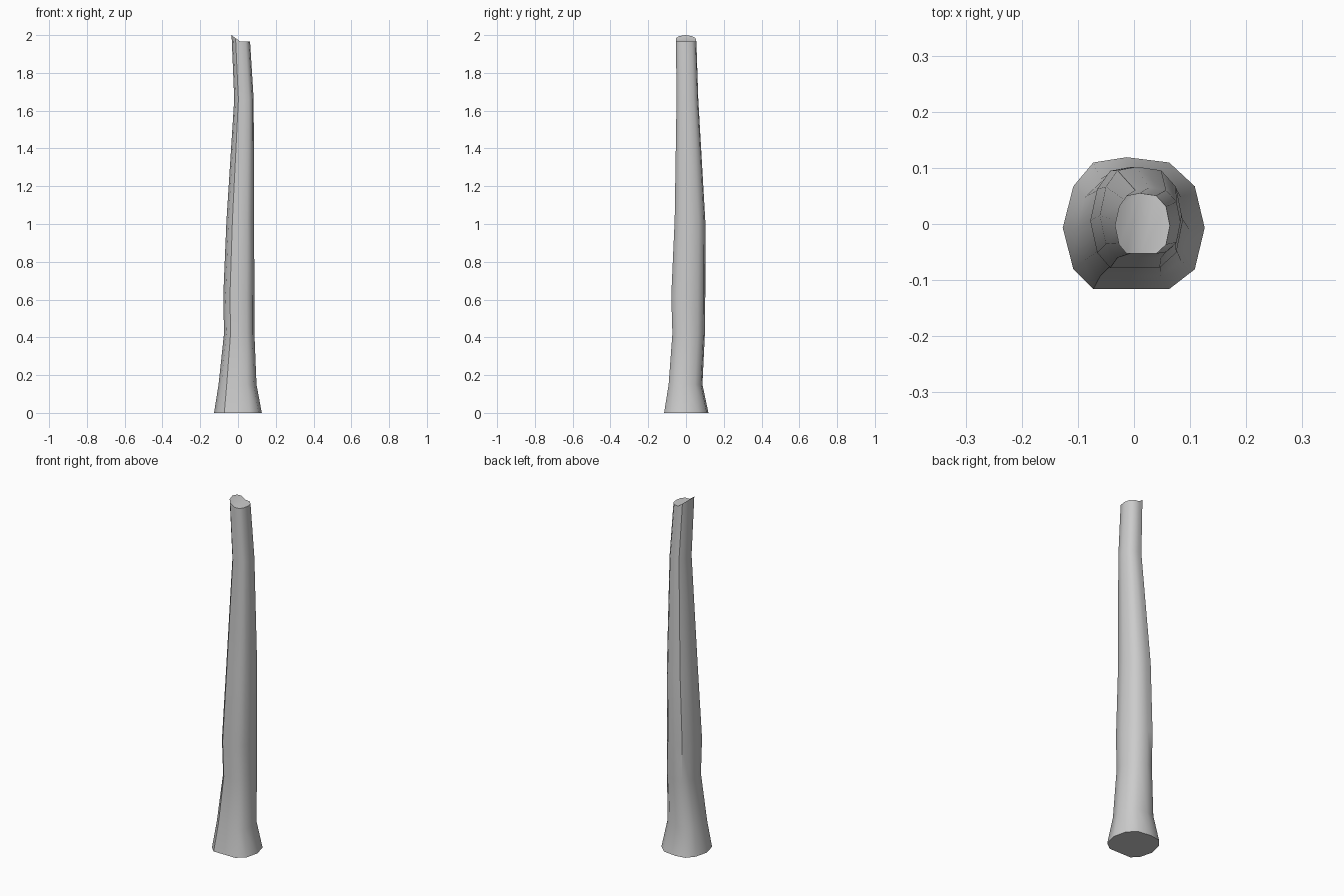
import bpy, bmesh

if "Cube" in bpy.data.objects:
    bpy.data.objects.remove(bpy.data.objects["Cube"])

# normalised 12-sided cross-section, flat towards the front
SECTION = [(-0.10, 1), (0.50, 0.92), (0.86, 0.56), (1, -0.07), (0.86, -0.70), (0.50, -1),
           (-0.03, -1), (-0.57, -1), (-0.85, -0.70), (-1, -0.07), (-0.85, 0.56), (-0.57, 0.92)]
# z, x min, x max, y min, y max of each ring
RINGS = [(0.00, -0.127, 0.126, -0.116, 0.119),
         (0.15, -0.103, 0.098, -0.092, 0.087),
         (0.42, -0.074, 0.087, -0.072, 0.100),
         (0.62, -0.078, 0.087, -0.078, 0.102),
         (1.02, -0.061, 0.085, -0.060, 0.102),
         (1.66, -0.020, 0.083, -0.050, 0.065),
         (1.965, -0.034, 0.064, -0.053, 0.055)]
N = len(SECTION)

bm = bmesh.new()
loops = []
for z, x0, x1, y0, y1 in RINGS:
    loops.append([bm.verts.new(((x0 + x1) / 2 + u * (x1 - x0) / 2,
                                (y0 + y1) / 2 + v * (y1 - y0) / 2, z)) for u, v in SECTION])

# splintered top: left half rises to a peak
top = loops[-1]
for v in top[7:]:
    v.co.z += 0.035 * min(1, (0.012 - v.co.x) / 0.046)

# bark sides
for a, b in zip(loops, loops[1:]):
    for i in range(N):
        j = (i + 1) % N
        bm.faces.new((a[i], a[j], b[j], b[i]))

# base and two-plane broken top
bm.faces.new(loops[0])
bm.faces.new(top[:7])
bm.faces.new(top[6:] + top[:1])
bmesh.ops.recalc_face_normals(bm, faces=bm.faces)

mesh = bpy.data.meshes.new("trunk")
bm.to_mesh(mesh)
bm.free()
trunk = bpy.data.objects.new("trunk", mesh)
bpy.context.collection.objects.link(trunk)
bpy.context.view_layer.objects.active = trunk
trunk.select_set(True)
bpy.ops.object.shade_smooth_by_angle(angle=0.75)
